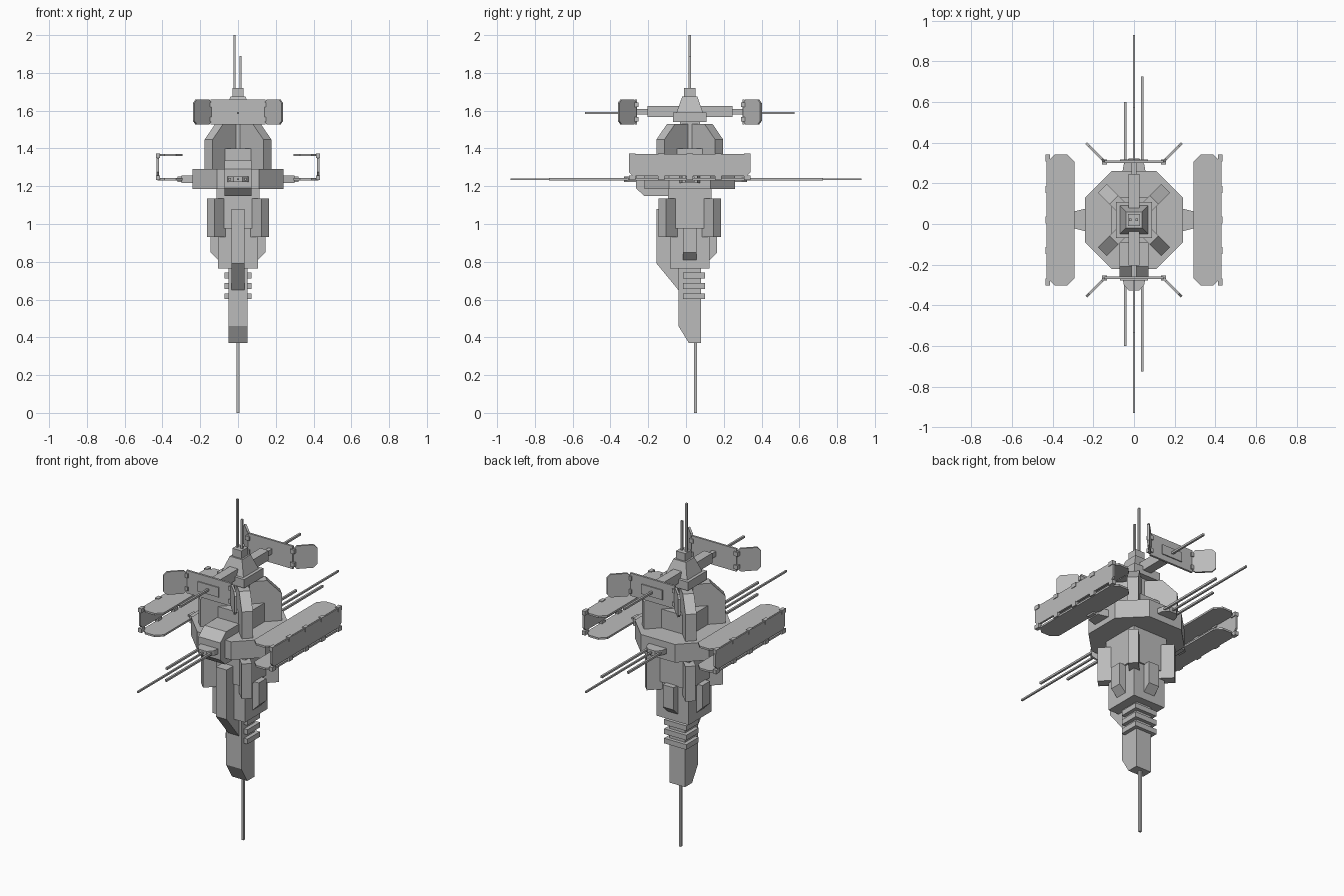
import bpy, bmesh, math
from mathutils import Vector

if "Cube" in bpy.data.objects:
    bpy.data.objects.remove(bpy.data.objects["Cube"])

grey = bpy.data.materials.new("hull_grey")
grey.diffuse_color = (0.5, 0.5, 0.5, 1)
grey.use_nodes = True
grey.node_tree.nodes["Principled BSDF"].inputs["Base Color"].default_value = grey.diffuse_color
CY = 0.02  # depth of the central axis
X, Y, Z = Vector((1, 0, 0)), Vector((0, 1, 0)), Vector((0, 0, 1))


def finish(name, bm):
    bmesh.ops.recalc_face_normals(bm, faces=bm.faces)
    me = bpy.data.meshes.new(name)
    bm.to_mesh(me)
    bm.free()
    me.materials.append(grey)
    ob = bpy.data.objects.new(name, me)
    bpy.context.collection.objects.link(ob)
    return ob


def prism(name, pts, origin, u, v, depth):
    """Flat outline in the u/v plane, thickened evenly along its normal."""
    bm = bmesh.new()
    n = u.cross(v).normalized() * depth / 2
    o = Vector(origin)
    rings = [[bm.verts.new(o + u * a + v * b + n * s) for a, b in pts] for s in (-1, 1)]
    bm.faces.new(rings[0])
    bm.faces.new(rings[1])
    k = len(pts)
    for i in range(k):
        j = (i + 1) % k
        bm.faces.new((rings[0][i], rings[0][j], rings[1][j], rings[1][i]))
    return finish(name, bm)


def box(name, x0, x1, y0, y1, z0, z1):
    return prism(name, [(x0, y0), (x1, y0), (x1, y1), (x0, y1)],
                 (0, 0, (z0 + z1) / 2), X, Y, z1 - z0)


def chamfered(a0, a1, b0, b1, c):
    return [(a0 + c, b0), (a1 - c, b0), (a1, b0 + c), (a1, b1 - c),
            (a1 - c, b1), (a0 + c, b1), (a0, b1 - c), (a0, b0 + c)]


def frustum(name, z0, r0, z1, r1):
    bm = bmesh.new()
    lo, hi = [[bm.verts.new((r * a, CY + r * b, z)) for a, b in
               ((-1, -1), (1, -1), (1, 1), (-1, 1))] for z, r in ((z0, r0), (z1, r1))]
    bm.faces.new(lo)
    bm.faces.new(hi)
    for i in range(4):
        j = (i + 1) % 4
        bm.faces.new((lo[i], lo[j], hi[j], hi[i]))
    return finish(name, bm)


def block(name, r, z0, z1):
    return box(name, -r, r, CY - r, CY + r, z0, z1)


# Central hull stack
prism("octagon_deck", chamfered(-0.24, 0.24, -0.24, 0.24, 0.13),
      (0, CY, 1.237), X, Y, 0.106)
block("upper_block", 0.11, 1.28, 1.40)
block("upper_column", 0.053, 1.40, 1.56)
block("tower_collar", 0.088, 1.54, 1.59)
frustum("tower", 1.59, 0.07, 1.675, 0.04)
block("tower_cap", 0.03, 1.67, 1.72)
block("main_block", 0.114, 0.975, 1.19)
block("lower_block", 0.105, 0.765, 0.98)

# Diagonal buttresses above and below the deck
for sx in (-1, 1):
    for sy in (-1, 1):
        d = Vector((sx, sy, 0)).normalized()
        prism("upper_buttress", [(0.03, 1.28), (0.22, 1.28), (0.22, 1.447),
                                 (0.14, 1.53), (0.03, 1.53)], (0, CY, 0), d, Z, 0.06)
        prism("lower_buttress", [(0.1, 0.93), (0.205, 0.93), (0.205, 1.135), (0.1, 1.135)],
              (0, CY, 0), d, Z, 0.056)

# Side and rear pods with sloped undersides
for d in (X, -X, Y):
    prism("side_pod", [(0.05, 0.81), (0.105, 0.81), (0.145, 0.85), (0.145, 0.98), (0.05, 0.98)],
          (0, CY, 0), d, Z, 0.07)

# Front pod running down onto the keel
prism("front_pod", [(-0.155, 1.08), (-0.155, 0.79), (-0.04, 0.65), (0.0, 0.65), (0.0, 1.08)],
      (0, 0, 0), Y, Z, 0.07)

# Keel, ribs and bottom antenna
prism("keel", [(-0.04, 0.77), (-0.04, 0.46), (0.015, 0.37), (0.08, 0.37), (0.08, 0.77)],
      (0, 0, 0), Y, Z, 0.1)
for z in (0.617, 0.672, 0.727):
    box("keel_rib", -0.072, 0.072, -0.015, 0.1, z - 0.015, z + 0.015)
box("bottom_antenna", -0.007, 0.007, 0.043, 0.057, 0, 0.38)

# Top masts
for x, top in ((-0.018, 2.0), (0.013, 1.89)):
    box("mast", x - 0.006, x + 0.006, CY - 0.006, CY + 0.006, 1.71, top)

# Front module
prism("front_module", [(-0.265, 1.29), (-0.265, 1.19), (-0.22, 1.147), (-0.08, 1.147),
                       (-0.08, 1.335), (-0.21, 1.335)], (0, 0, 0), Y, Z, 0.142)

# Boom carrying folding panels at front and back
box("boom", -0.027, 0.027, CY - 0.225, CY + 0.225, 1.567, 1.625)
for s in (-1, 1):
    yp = CY + s * 0.285
    d = Y * s

    def span(name, x0, x1, r0, r1, z0, z1):
        a, b = sorted((CY + s * r0, CY + s * r1))
        return box(name, x0, x1, a, b, z0, z1)

    span("boom_tip", -0.012, 0.012, 0.22, 0.285, 1.58, 1.61)
    box("panel_center", -0.145, 0.145, yp - 0.006, yp + 0.006, 1.527, 1.66)
    span("panel_plate", -0.068, 0.068, 0.285, 0.297, 1.56, 1.617)
    span("panel_antenna", -0.006, 0.006, 0.285, 0.555, 1.582, 1.594)
    for sx in (-1, 1):
        prism("panel_wing", chamfered(0, 0.13, -0.067, 0.067, 0.02),
              (sx * 0.143, yp, 1.593), (X * sx + d).normalized(), Z, 0.012)
        for z in (1.555, 1.632):
            box("panel_hinge", sx * 0.145 - 0.013, sx * 0.145 + 0.013,
                yp - 0.013, yp + 0.013, z - 0.012, z + 0.012)

    # Antenna hubs on the deck with three long rods each
    hub = -0.265 if s < 0 else 0.26
    prism("antenna_hub", [(-0.06, -0.02), (0.06, -0.02), (0.05, 0.035), (0.025, 0.062),
                          (-0.025, 0.062), (-0.05, 0.035)], (0, hub, 1.237), X, d, 0.03)
    for x, end, w in ((0, 0.928, 0.005), (0.04, 0.725, 0.006), (-0.043, 0.6, 0.006)):
        a, b = sorted((hub, s * end))
        box("long_antenna", x - w, x + w, a, b, 1.237 - w, 1.237 + w)

# Channel-shaped side arrays: floor, wall and roof plates
for s in (-1, 1):
    d = X * s
    prism("array_arm", [(0.22, -0.055), (0.24, -0.055), (0.3, -0.04), (0.3, 0.04),
                        (0.24, 0.055), (0.22, 0.055)], (0, CY, 1.237), d, Y, 0.042)
    prism("arm_joint", [(0.29, -0.025), (0.32, -0.025), (0.32, 0.025), (0.29, 0.025)],
          (0, CY, 1.237), d, Y, 0.03)
    for z in (1.237, 1.365):
        prism("array_plate", chamfered(0.293, 0.425, -0.322, 0.322, 0.035),
              (0, CY, z), d, Y, 0.011)
    prism("array_wall", chamfered(-0.322, 0.322, 1.255, 1.368, 0.02),
          (s * 0.425, CY, 0), Y, Z, 0.012)
    for y in (-0.285, -0.13, 0.02, 0.17, 0.325):
        for z in (1.245, 1.362):
            box("array_hinge", s * 0.424 - 0.011, s * 0.424 + 0.011,
                y - 0.017, y + 0.017, z - 0.012, z + 0.012)
